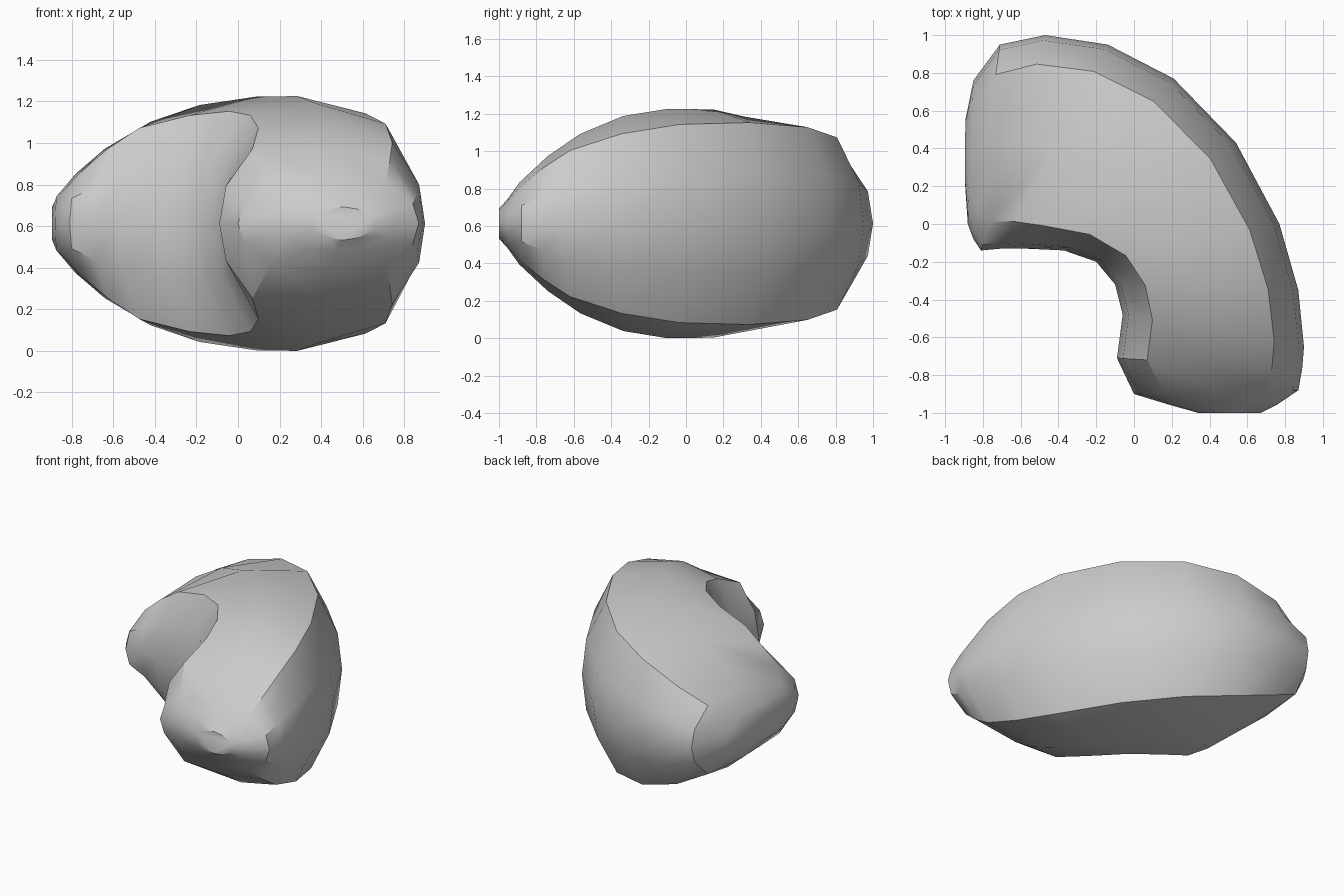
import bpy, bmesh, math
from mathutils import Vector

if "Cube" in bpy.data.objects:
    bpy.data.objects.remove(bpy.data.objects["Cube"])

MID_Z = 0.613

# Stations along the bend: inner rim x,y, outer rim x,y, then half heights
# at the inner crease, the crest and the outer crease
stations = [
    (-.895, .22, -.893, .55, .07, .08, .07),
    (-.88, .00, -.85, .76, .13, .14, .14),
    (-.85, -.08, -.71, .95, .17, .24, .25),
    (-.81, -.14, -.47, 1.0, .24, .36, .36),
    (-.70, -.13, -.14, .95, .36, .49, .46),
    (-.58, -.13, .21, .77, .46, .57, .515),
    (-.37, -.14, .54, .43, .52, .61, .54),
    (-.20, -.20, .77, .00, .54, .613, .53),
    (-.10, -.32, .87, -.35, .52, .575, .48),
    (-.06, -.48, .90, -.65, .46, .48, .39),
    (-.09, -.71, .89, -.77, .36, .36, .30),
    (.00, -.90, .87, -.88, .19, .22, .20),
    (.18, -.955, .76, -.955, .12, .13, .12),
    (.34, -1.0, .67, -1.0, .07, .08, .07),
]


def ring_points(ix, iy, ox, oy, hi, hm, ho):
    """Chamfered cross-section, mirrored about the middle height."""
    a, b = Vector((ix, iy, MID_Z)), Vector((ox, oy, MID_Z))
    length = (b - a).length
    d = (b - a) / length
    inset = min(.16, .3 * length)
    upper = [(.2 * inset, .5 * hi), (inset, hi), (.5 * length, hm),
             (length - inset, ho), (length - .18 * inset, .48 * ho)]
    pts = [a] + [a + d * t + Vector((0, 0, h)) for t, h in upper] + [b]
    pts += [a + d * t - Vector((0, 0, h)) for t, h in reversed(upper)]
    return pts


# Curved kernel body
bm = bmesh.new()
rings = [[bm.verts.new(p) for p in ring_points(*s)] for s in stations]
n = len(rings[0])
for r0, r1 in zip(rings, rings[1:]):
    for i in range(n):
        j = (i + 1) % n
        bm.faces.new((r0[i], r0[j], r1[j], r1[i]))
# Close both ends
bm.faces.new(rings[0])
bm.faces.new(rings[-1])
bmesh.ops.recalc_face_normals(bm, faces=bm.faces)

mesh = bpy.data.meshes.new("curved_kernel")
bm.to_mesh(mesh)
bm.free()
kernel = bpy.data.objects.new("curved_kernel", mesh)
bpy.context.collection.objects.link(kernel)
bpy.context.view_layer.objects.active = kernel
kernel.select_set(True)
bpy.ops.object.shade_smooth_by_angle(angle=math.radians(32))
